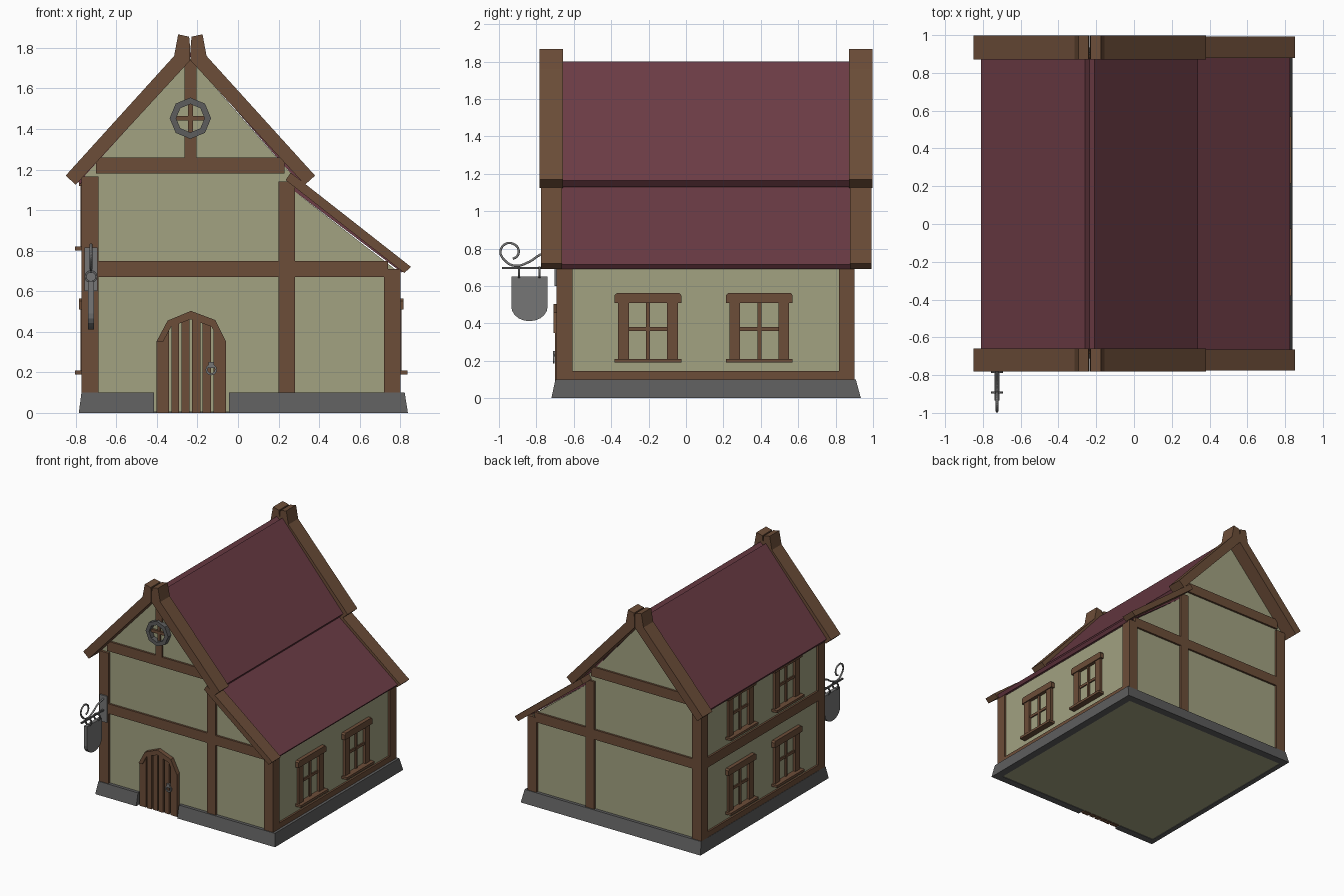
import bpy, bmesh
from math import sin, cos, pi
from mathutils import Vector

if "Cube" in bpy.data.objects:
    bpy.data.objects.remove(bpy.data.objects["Cube"])


def material(name, rgb):
    m = bpy.data.materials.new(name)
    m.diffuse_color = (*rgb, 1)
    m.use_nodes = True
    m.node_tree.nodes["Principled BSDF"].inputs["Base Color"].default_value = m.diffuse_color
    return m


WALL = material("plaster", (0.36, 0.36, 0.22))
WOOD = material("timber", (0.15, 0.075, 0.04))
ROOF = material("roof_red", (0.15, 0.045, 0.06))
STONE = material("stone", (0.11, 0.11, 0.11))
IRON = material("iron", (0.18, 0.18, 0.18))


def finish(name, bm, mat):
    bmesh.ops.recalc_face_normals(bm, faces=bm.faces)
    me = bpy.data.meshes.new(name)
    bm.to_mesh(me)
    bm.free()
    me.materials.append(mat)
    ob = bpy.data.objects.new(name, me)
    bpy.context.collection.objects.link(ob)
    return ob


def prisms(name, mat, axis, parts):
    """Extrude 2D outlines: axis 'y' takes (x, z) points, axis 'x' takes (y, z)."""
    bm = bmesh.new()
    for pts, a, b in parts:
        rings = [[bm.verts.new((u, d, v) if axis == 'y' else (d, u, v)) for u, v in pts]
                 for d in (a, b)]
        bm.faces.new(rings[0])
        bm.faces.new(rings[1])
        for i in range(len(pts)):
            j = (i + 1) % len(pts)
            bm.faces.new((rings[0][i], rings[0][j], rings[1][j], rings[1][i]))
    return finish(name, bm, mat)


def rect(u0, u1, v0, v1):
    return [(u0, v0), (u1, v0), (u1, v1), (u0, v1)]


AX = -0.235                       # x of the main ridge


def flip(pts):
    return [(2 * AX - x, z) for x, z in pts]


# Plaster body
prisms("plaster_walls", WALL, 'y', [([(-0.755, 0.004), (0.785, 0.004), (0.785, 0.70),
       (0.27, 1.10), (0.27, 1.17), (AX, 1.745), (-0.755, 1.17)], -0.672, 0.882)])

# Stone plinth, swept round the house with a gap for the door
bm = bmesh.new()
rows = []
for x0, x1, y0, y1, z in ((-0.785, 0.838, -0.72, 0.935, 0), (-0.772, 0.822, -0.698, 0.908, 0.1),
                          (-0.745, 0.775, -0.662, 0.872, 0.1), (-0.745, 0.775, -0.662, 0.872, 0)):
    path = [(-0.045, y0), (x1, y0), (x1, y1), (x0, y1), (x0, y0), (-0.415, y0)]
    rows.append([bm.verts.new((x, y, z)) for x, y in path])
for k in range(4):
    r, s = rows[k], rows[(k + 1) % 4]
    for i in range(5):
        bm.faces.new((r[i], r[i + 1], s[i + 1], s[i]))
for end in (0, 5):
    bm.faces.new([r[end] for r in rows])
finish("stone_plinth", bm, STONE)

# Timber frame: front and back posts and beams
for side, (ya, yb), (pa, pb) in (("front", (-0.688, -0.66), (-0.692, -0.607)),
                                 ("back", (0.87, 0.898), (0.817, 0.902))):
    prisms(side + "_corner_posts", WOOD, 'y', [
        (rect(-0.772, -0.687, 0.09, 1.165), pa, pb), (rect(0.72, 0.802, 0.09, 0.71), pa, pb)])
    prisms(side + "_beams", WOOD, 'y', [
        (rect(0.20, 0.28, 0.09, 1.14), ya, yb),
        (rect(-0.70, 0.74, 0.67, 0.75), ya, yb),
        (rect(-0.70, 0.23, 1.18, 1.26), ya, yb)])
prisms("gable_post", WOOD, 'y', [(rect(AX - 0.03, AX + 0.03, 1.26, 1.38), -0.688, -0.66),
                                 (rect(AX - 0.03, AX + 0.03, 1.53, 1.74), -0.688, -0.66)])
# Side sills and the left middle beam
prisms("side_beams", WOOD, 'x', [
    (rect(-0.62, 0.83, 0.09, 0.145), 0.77, 0.80),
    (rect(-0.62, 0.83, 0.09, 0.145), -0.77, -0.74),
    (rect(-0.62, 0.83, 0.67, 0.75), -0.77, -0.74)])

# Roof slabs, leaving a small notch along the ridge
slab = [(0.34, 1.165), (-0.21, 1.80), (-0.244, 1.77), (-0.228, 1.745), (0.307, 1.128)]
prisms("main_roof_right", ROOF, 'y', [(slab, -0.67, 0.88)])
prisms("main_roof_left", ROOF, 'y', [(flip(slab), -0.67, 0.88)])
prisms("lean_to_roof", ROOF, 'y', [([(0.827, 0.715), (0.27, 1.148), (0.25, 1.115),
                                     (0.808, 0.692)], -0.67, 0.88)])

# Barge boards with upturned horns, and the lean-to boards
barge = [(0.38, 1.17), (-0.155, 1.76), (-0.175, 1.867), (-0.229, 1.855),
         (AX + 0.001, 1.80), (AX + 0.001, 1.738), (0.33, 1.125)]
lean = [(0.853, 0.72), (0.26, 1.185), (0.235, 1.148), (0.82, 0.69)]
for side, a, b in (("front", -0.782, -0.658), ("back", 0.872, 0.998)):
    prisms(side + "_barge_right", WOOD, 'y', [(barge, a, b)])
    prisms(side + "_barge_left", WOOD, 'y', [(flip(barge), a, b)])
    prisms(side + "_lean_to_board", WOOD, 'y', [(lean, a + 0.006, b - 0.006)])


# Side windows
def window(name, wall_x, s, y, z):
    def part(pts, depth):
        return ([(y + u, z + v) for u, v in pts], wall_x - s * 0.02, wall_x + s * depth)
    prisms(name, WOOD, 'x', [
        part([(-0.178, 0.32), (0.178, 0.32), (0.178, 0.36), (0.168, 0.373), (-0.165, 0.373),
              (-0.178, 0.362)], 0.03),
        part(rect(-0.178, 0.178, 0, 0.02), 0.05),
        part(rect(-0.16, -0.102, 0.015, 0.325), 0.022),
        part(rect(0.102, 0.16, 0.015, 0.325), 0.022),
        part(rect(-0.011, 0.011, 0.015, 0.325), 0.012),
        part(rect(-0.11, 0.11, 0.17, 0.192), 0.010)])


for n, y in enumerate((-0.203, 0.392)):
    window("right_window_%d" % n, 0.785, 1, y, 0.19)
    window("left_lower_window_%d" % n, -0.755, -1, y, 0.19)
    window("left_upper_window_%d" % n, -0.755, -1, y, 0.80)

# Door: separate planks under an arched crown
arch = [(-0.403, 0.35), (-0.347, 0.455), (-0.232, 0.503), (-0.112, 0.458), (-0.058, 0.35)]


def arch_z(x):
    for (xa, za), (xb, zb) in zip(arch, arch[1:]):
        if x <= xb:
            return za + (zb - za) * (x - xa) / (xb - xa)
    return arch[-1][1]


cuts = [-0.403, -0.335, -0.285, -0.232, -0.18, -0.127, -0.058]
planks = []
for i, (a, b) in enumerate(zip(cuts, cuts[1:])):
    a += 0.006 * (i > 0)
    b -= 0.006 * (i < 5)
    mids = [(x, z) for x, z in reversed(arch) if a < x < b]
    planks.append(([(a, 0), (b, 0), (b, arch_z(b))] + mids + [(a, arch_z(a))],
                   -0.698 - 0.003 * (i % 2), -0.66))
prisms("door_planks", WOOD, 'y', planks)
crown = arch + [(-0.09, 0.35), (-0.13, 0.425), (-0.232, 0.462), (-0.33, 0.425), (-0.37, 0.35)]
prisms("door_arch", WOOD, 'y', [(crown, -0.708, -0.66)])


# Rings: door handle, gable window, sign hangers
def ring(name, mat, centre, r_out, r_in, a, b, n):
    bm = bmesh.new()
    rows = []
    for r, y in ((r_out, a), (r_out, b), (r_in, b), (r_in, a)):
        rows.append([bm.verts.new((centre[0] + r * cos(2 * pi * i / n), y,
                                   centre[1] + r * sin(2 * pi * i / n))) for i in range(n)])
    for k in range(4):
        r, s = rows[k], rows[(k + 1) % 4]
        for i in range(n):
            j = (i + 1) % n
            bm.faces.new((r[i], r[j], s[j], s[i]))
    return finish(name, bm, mat)


ring("door_handle_ring", IRON, (-0.132, 0.213), 0.028, 0.018, -0.712, -0.702, 12)
prisms("door_handle_plate", IRON, 'y', [(rect(-0.146, -0.118, 0.222, 0.252), -0.712, -0.69)])
ring("gable_window_ring", STONE, (AX, 1.453), 0.102, 0.07, -0.712, -0.66, 8)
prisms("gable_window_bars", WOOD, 'y', [
    (rect(AX - 0.075, AX + 0.075, 1.441, 1.465), -0.69, -0.66),
    (rect(AX - 0.012, AX + 0.012, 1.38, 1.53), -0.686, -0.66)])

# Hanging sign
SX = -0.725
prisms("sign_wall_plate", IRON, 'y', [(rect(SX - 0.032, SX + 0.032, 0.60, 0.815), -0.703, -0.68)])
prisms("sign_rod", STONE, 'x', [(rect(-0.985, -0.69, 0.69, 0.702), SX - 0.006, SX + 0.006)])
bottom = [(-0.837 + 0.097 * cos(t * pi / 10), 0.49 - 0.078 * sin(t * pi / 10)) for t in range(11)]
prisms("sign_board", IRON, 'x', [([(-0.934, 0.65), (-0.74, 0.65)] + bottom,
                                  SX - 0.014, SX + 0.014)])
for n, y in enumerate((-0.893, -0.783)):
    ring("sign_hanger_%d" % n, STONE, (SX, 0.672), 0.032, 0.022, y - 0.005, y + 0.005, 12)

# Scroll bracket above the rod
cu = bpy.data.curves.new("sign_scroll", 'CURVE')
cu.dimensions = '3D'
cu.bevel_depth = 0.007
cu.bevel_resolution = 1
cu.resolution_u = 4
path = [(-0.69, 0.79), (-0.778, 0.768), (-0.837, 0.73), (-0.915, 0.708), (-0.97, 0.738),
        (-0.992, 0.785), (-0.965, 0.825), (-0.925, 0.826), (-0.896, 0.797), (-0.902, 0.76),
        (-0.925, 0.745)]
sp = cu.splines.new('BEZIER')
sp.bezier_points.add(len(path) - 1)
for p, (y, z) in zip(sp.bezier_points, path):
    p.co = Vector((SX, y, z))
    p.handle_left_type = p.handle_right_type = 'AUTO'
scroll = bpy.data.objects.new("sign_scroll", cu)
cu.materials.append(IRON)
bpy.context.collection.objects.link(scroll)
